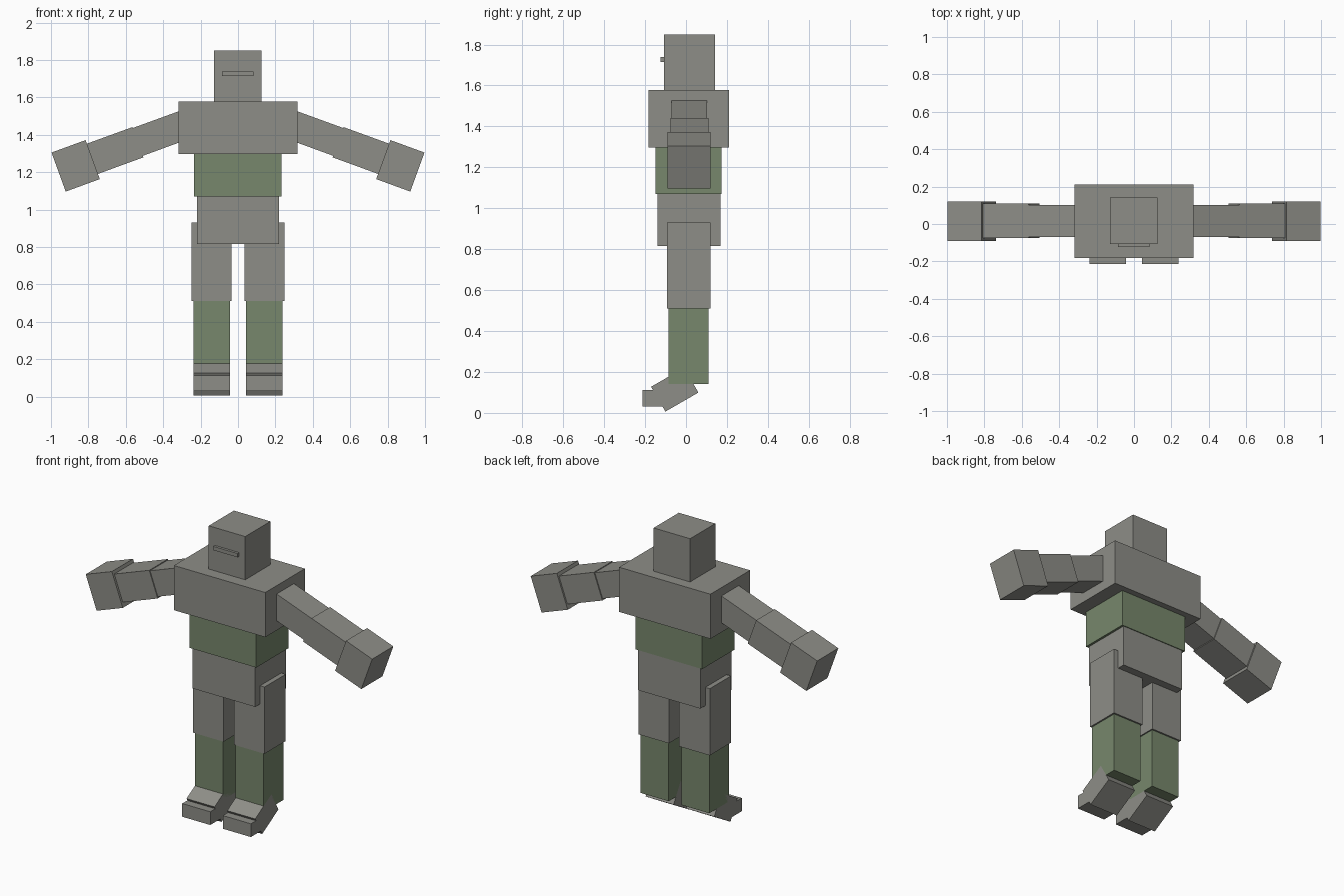
import bpy
import math
from mathutils import Matrix, Vector

if "Cube" in bpy.data.objects:
    bpy.data.objects.remove(bpy.data.objects["Cube"])


def material(name, rgb):
    m = bpy.data.materials.new(name)
    m.diffuse_color = (*rgb, 1.0)
    m.use_nodes = True
    m.node_tree.nodes["Principled BSDF"].inputs["Base Color"].default_value = m.diffuse_color
    return m


GREY = material("warm grey", (0.27, 0.27, 0.245))
GREEN = material("dull green", (0.185, 0.245, 0.15))


def box(name, x, y, z, mat, axis='X', angle=0.0):
    """Box spanning the three ranges, turned by angle degrees about its centre."""
    spans = (x, y, z)
    centre = Vector([(a + b) / 2 for a, b in spans])
    size = [b - a for a, b in spans]
    bpy.ops.mesh.primitive_cube_add(size=1)
    ob = bpy.context.object
    ob.name = name
    ob.data.transform(Matrix.Translation(centre)
                      @ Matrix.Rotation(math.radians(angle), 4, axis)
                      @ Matrix.Diagonal((*size, 1)))
    ob.data.materials.append(mat)
    return ob


def centred(c, size):
    return (c - size / 2, c + size / 2)


# Head and mouth bar
box("head", (-0.128, 0.126), (-0.108, 0.142), (1.578, 1.85), GREY)
box("mouth", (-0.085, 0.083), (-0.124, -0.10), (1.714, 1.738), GREY)

# Torso
box("chest", (-0.318, 0.318), (-0.183, 0.211), (1.297, 1.578), GREY)
box("belly", (-0.234, 0.232), (-0.15, 0.173), (1.07, 1.297), GREEN)
box("pelvis", (-0.218, 0.218), (-0.14, 0.168), (0.815, 1.07), GREY)

# Arms: length, height and depth range of each segment, sloping down outward
ARM = [("upper_arm", 0.415, 1.406, 0.27, 0.158, (-0.07, 0.102)),
       ("forearm", 0.67, 1.311, 0.287, 0.172, (-0.076, 0.109)),
       ("hand", 0.868, 1.234, 0.194, 0.222, (-0.09, 0.12))]

for side, s in (("left", 1), ("right", -1)):
    for part, cx, cz, length, height, depth in ARM:
        box(f"{side}_{part}", centred(s * cx, length), depth,
            centred(cz, height), GREY, 'Y', 20 * s)

    # Legs
    leg_x = centred(s * 0.1425, 0.213)
    box(f"{side}_thigh", leg_x, (-0.092, 0.119), (0.51, 0.93), GREY)
    foot_x = centred(s * 0.1415, 0.195)
    box(f"{side}_shin", foot_x, (-0.086, 0.109), (0.14, 0.51), GREEN)

    # Foot pitched toe-down, with a flat toe block
    box(f"{side}_foot", foot_x, centred(-0.055, 0.186), centred(0.1135, 0.14),
        GREY, 'X', 30)
    box(f"{side}_toe", foot_x, (-0.213, -0.105), (0.03, 0.113), GREY)
